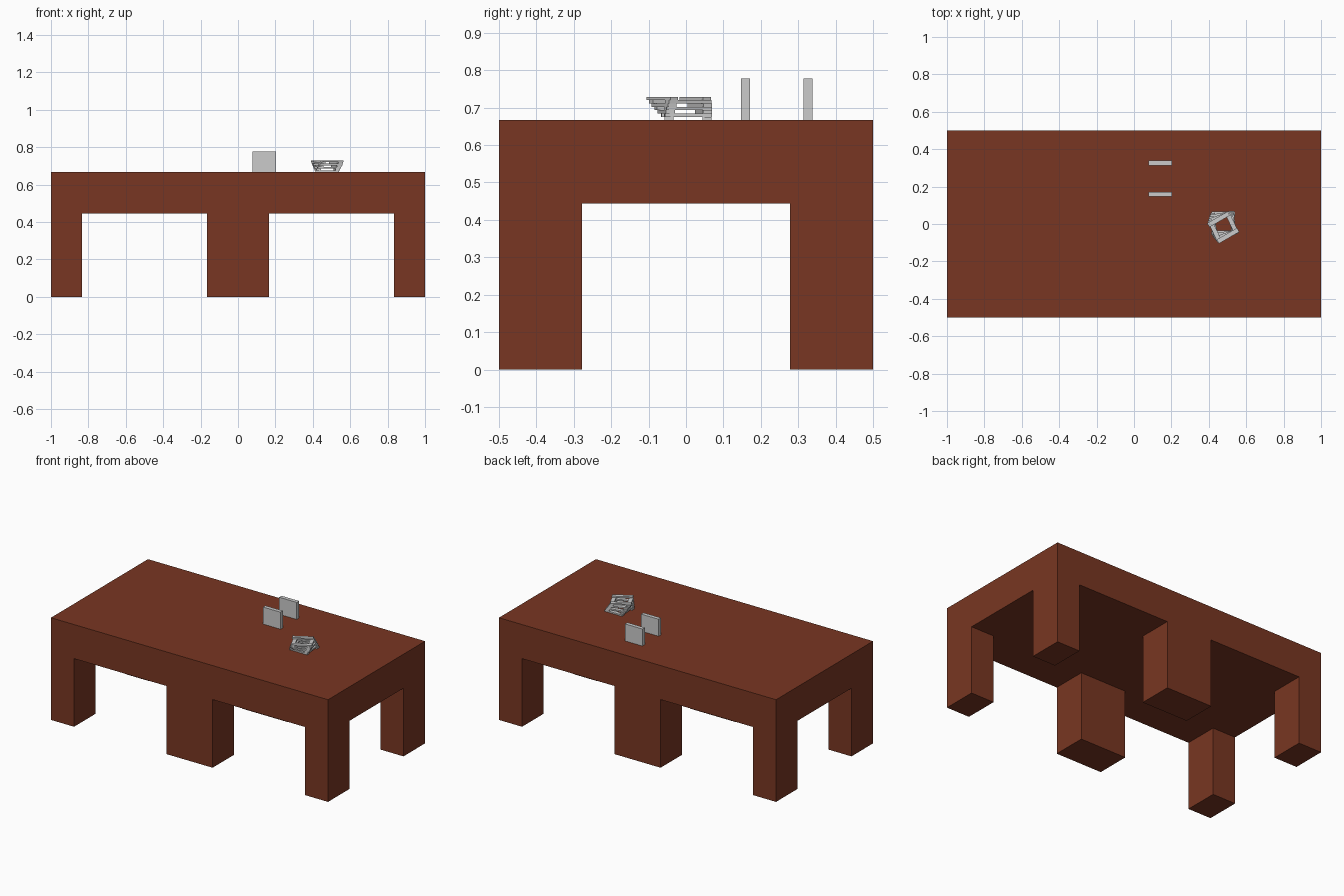
import bpy, bmesh, math
from mathutils import Matrix, Vector

if "Cube" in bpy.data.objects:
    bpy.data.objects.remove(bpy.data.objects["Cube"])

L, W, T = 0.126, 0.0245, 0.0089      # plank length, width, thickness
TOP = 2 / 3                          # table height

brown = bpy.data.materials.new("brown_wood")
brown.diffuse_color = (0.19, 0.037, 0.016, 1)
brown.use_nodes = True
brown.node_tree.nodes["Principled BSDF"].inputs["Base Color"].default_value = brown.diffuse_color


def make_object(name, bm, mat=None):
    bmesh.ops.recalc_face_normals(bm, faces=bm.faces)
    mesh = bpy.data.meshes.new(name)
    bm.to_mesh(mesh)
    bm.free()
    if mat:
        mesh.materials.append(mat)
    ob = bpy.data.objects.new(name, mesh)
    bpy.context.collection.objects.link(ob)
    return ob


def plank(name, centre, size, angle=0.0):
    bm = bmesh.new()
    m = (Matrix.Translation(centre) @ Matrix.Rotation(angle, 4, 'Z')
         @ Matrix.Diagonal((*size, 1)))
    bmesh.ops.create_cube(bm, size=1, matrix=m)
    return make_object(name, bm)


def table(name, cx):
    # Grid slab, corner cells extruded down into legs
    bm = bmesh.new()
    xs = [cx - 1 / 2, cx - 1 / 3, cx + 1 / 3, cx + 1 / 2]
    ys = [-1 / 2, -5 / 18, 5 / 18, 1 / 2]
    grid = [[bm.verts.new((x, y, 4 / 9)) for y in ys] for x in xs]
    cells = {(i, j): bm.faces.new((grid[i][j], grid[i + 1][j],
                                   grid[i + 1][j + 1], grid[i][j + 1]))
             for i in range(3) for j in range(3)}
    slab = bmesh.ops.extrude_face_region(bm, geom=list(cells.values()),
                                         use_keep_orig=True)["geom"]
    top = [v for v in slab if isinstance(v, bmesh.types.BMVert)]
    bmesh.ops.translate(bm, verts=top, vec=(0, 0, TOP - 4 / 9))
    for i in (0, 2):
        for j in (0, 2):
            leg = bmesh.ops.extrude_discrete_faces(bm, faces=[cells[i, j]])["faces"]
            bmesh.ops.translate(bm, verts=leg[0].verts[:], vec=(0, 0, -4 / 9))
    bmesh.ops.remove_doubles(bm, verts=bm.verts, dist=1e-5)
    make_object(name, bm, brown)


table("left_table", -0.5)
table("right_table", 0.5)

# Two straight walls of planks laid flat
for w, y in enumerate((0.159, 0.326)):
    n = 13
    h = 0.111 / n
    for i in range(n):
        plank(f"wall_{w + 1}_plank_{i + 1}", (0.141, y, TOP + h * (i + 0.5)), (L, W, h))

# Twisting criss-cross stack, each layer turned five degrees further
for i in range(7):
    angle = math.radians(5 * i) + (math.pi / 2 if i % 2 else 0)
    centre = Vector((0.477, 0.005 - 0.004 * i, TOP + T * (i + 0.5)))
    side = Vector((-math.sin(angle), math.cos(angle), 0)) * (L - W) / 2
    for s in (-1, 1):
        plank(f"stack_layer_{i + 1}_{'a' if s < 0 else 'b'}",
              centre + s * side, (L, W, T), angle)
